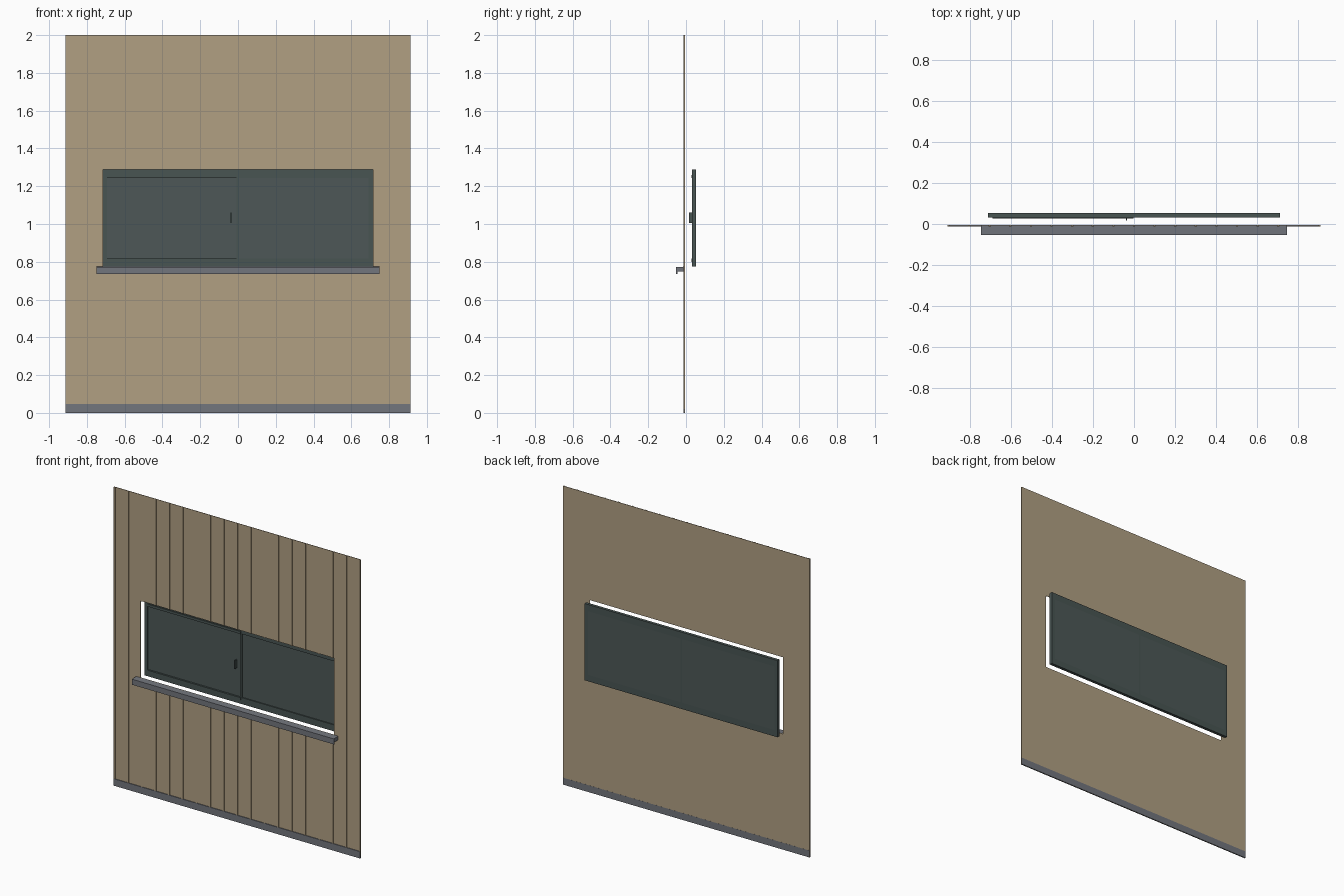
import bpy
import bmesh

cube = bpy.data.objects.get("Cube")
if cube:
    bpy.data.objects.remove(cube, do_unlink=True)


def material(name, rgb):
    m = bpy.data.materials.new(name)
    m.use_nodes = True
    m.diffuse_color = (*rgb, 1)
    m.node_tree.nodes["Principled BSDF"].inputs["Base Color"].default_value = (*rgb, 1)
    return m


tan = material("tan_cladding", (0.44, 0.35, 0.225))
grey = material("grey_trim", (0.17, 0.18, 0.205))
dark = material("dark_frame", (0.066, 0.09, 0.086))
pane = material("dark_glass", (0.074, 0.097, 0.095))


def finish(name, bm, mat):
    bmesh.ops.recalc_face_normals(bm, faces=bm.faces)
    mesh = bpy.data.meshes.new(name)
    bm.to_mesh(mesh)
    bm.free()
    mesh.materials.append(mat)
    obj = bpy.data.objects.new(name, mesh)
    bpy.context.collection.objects.link(obj)
    return obj


def add_box(bm, x, y, z):
    """Box from (low, high) ranges."""
    verts = bmesh.ops.create_cube(bm, size=1)["verts"]
    for v in verts:
        v.co = [r[0] if c < 0 else r[1] for r, c in zip((x, y, z), v.co)]


def box(name, mat, x, y, z):
    bm = bmesh.new()
    add_box(bm, x, y, z)
    return finish(name, bm, mat)


def pierced_panel(name, mat, xs, zs, holes, y):
    """Grid panel in the xz plane with the listed cells left open."""
    bm = bmesh.new()
    grid = [[bm.verts.new((x, y[0], z)) for z in zs] for x in xs]
    for i in range(len(xs) - 1):
        for j in range(len(zs) - 1):
            if (i, j) not in holes:
                bm.faces.new((grid[i][j], grid[i + 1][j],
                              grid[i + 1][j + 1], grid[i][j + 1]))
    geom = bmesh.ops.extrude_face_region(bm, geom=bm.faces[:], use_keep_orig=True)["geom"]
    for v in geom:
        if isinstance(v, bmesh.types.BMVert):
            v.co.y = y[1]
    return finish(name, bm, mat)


HALF, HEIGHT = 0.913, 2.0
HOLE_X, HOLE_Z = 0.715, (0.774, 1.288)

# Wall sheet with the window opening
pierced_panel("wall", tan, (-HALF, -HOLE_X, HOLE_X, HALF),
              (0, *HOLE_Z, HEIGHT), {(1, 1)}, (-0.008, -0.005))

# Vertical cladding strips, interrupted by the opening
bm = bmesh.new()
count, width = 18, 0.011
for i in range(count + 1):
    x = -HALF + width / 2 + i * (2 * HALF - width) / count
    spans = [(0.02, HOLE_Z[0]), (HOLE_Z[1], HEIGHT)] if abs(x) < HOLE_X else [(0.02, HEIGHT)]
    for span in spans:
        add_box(bm, (x - width / 2, x + width / 2), (-0.012, -0.008), span)
finish("cladding_strips", bm, tan)

# Base trim
box("base_trim", grey, (-HALF, HALF), (-0.0125, -0.0045), (0, 0.046))

# Window sill with a drip lip
bm = bmesh.new()
profile = [(-0.008, 0.774), (-0.053, 0.772), (-0.053, 0.735),
           (-0.045, 0.735), (-0.045, 0.748), (-0.008, 0.748)]
face = bm.faces.new([bm.verts.new((-0.748, y, z)) for y, z in profile])
geom = bmesh.ops.extrude_face_region(bm, geom=[face], use_keep_orig=True)["geom"]
for v in geom:
    if isinstance(v, bmesh.types.BMVert):
        v.co.x = 0.748
finish("window_sill", bm, grey)

# Window frame with two lights
pierced_panel("window_frame", dark, (-HOLE_X, -0.693, -0.007, 0.005, 0.69, HOLE_X),
              (HOLE_Z[0], 0.817, 1.243, HOLE_Z[1]), {(1, 1), (3, 1)}, (0.033, 0.053))
for name, x in (("right_pane", (-0.693, -0.007)), ("left_pane", (0.005, 0.69))):
    box(name, pane, x, (0.04, 0.053), (0.817, 1.243))

# Sliding sash rails and handle
for name, z in (("lower_rail", (0.8, 0.817)), ("upper_rail", (1.243, 1.26))):
    box(name, dark, (-0.693, -0.002), (0.028, 0.034), z)
box("sash_handle", dark, (-0.04, -0.034), (0.016, 0.041), (1.005, 1.06))
